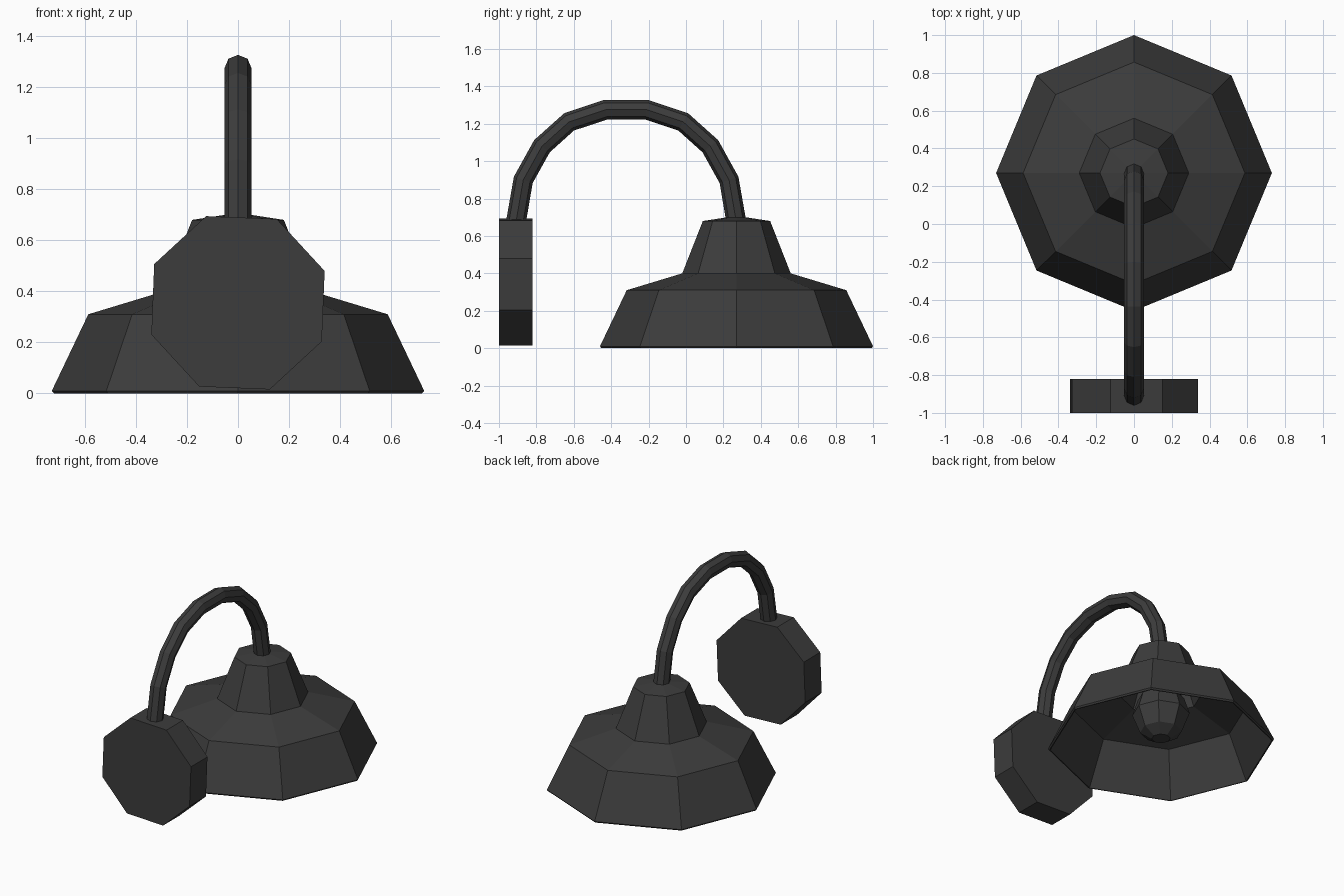
import bpy, bmesh, math
from mathutils import Vector

if "Cube" in bpy.data.objects:
    bpy.data.objects.remove(bpy.data.objects["Cube"])

SIDES = 8
CY = 0.27  # shade axis position along y

dark = bpy.data.materials.new("dark_metal")
dark.diffuse_color = (0.045, 0.045, 0.045, 1)
dark.use_nodes = True
dark.node_tree.nodes["Principled BSDF"].inputs["Base Color"].default_value = dark.diffuse_color


def make_object(name, bm):
    bmesh.ops.remove_doubles(bm, verts=bm.verts, dist=1e-5)
    bmesh.ops.recalc_face_normals(bm, faces=bm.faces)
    mesh = bpy.data.meshes.new(name)
    bm.to_mesh(mesh)
    bm.free()
    mesh.materials.append(dark)
    obj = bpy.data.objects.new(name, mesh)
    bpy.context.collection.objects.link(obj)
    return obj


def loft(name, rings):
    """Skin consecutive rings of points and cap both ends."""
    bm = bmesh.new()
    loops = [[bm.verts.new(p) for p in ring] for ring in rings]
    for a, b in zip(loops, loops[1:]):
        for i in range(SIDES):
            j = (i + 1) % SIDES
            bm.faces.new((a[i], a[j], b[j], b[i]))
    bm.faces.new(loops[0])
    bm.faces.new(loops[-1])
    return make_object(name, bm)


def ring(centre, u, v, r, turn=0.0):
    angles = [turn + math.tau * i / SIDES for i in range(SIDES)]
    return [centre + r * (math.cos(a) * u + math.sin(a) * v) for a in angles]


X, Y, Z = Vector((1, 0, 0)), Vector((0, 1, 0)), Vector((0, 0, 1))


def turned(name, profile):
    return loft(name, [ring(Vector((0, CY, z)), X, Y, r) for r, z in profile])


# Shade: thin hollow shell, inside first, round the rim, then outside
turned("shade", [
    (0.165, 0.665), (0.275, 0.39), (0.575, 0.30), (0.715, 0.0),
    (0.722, 0.0), (0.73, 0.01), (0.587, 0.31), (0.29, 0.40),
    (0.18, 0.68), (0.05, 0.70)])

# Bulb hanging inside the shade
turned("bulb", [
    (0.06, 0.05), (0.135, 0.10), (0.185, 0.23),
    (0.15, 0.34), (0.09, 0.42), (0.08, 0.66)])

# Wall plate: slightly rotated octagonal disc
loft("wall_plate", [
    ring(Vector((0, y, 0.355)), X, Z, 0.362, math.radians(20.2))
    for y in (-1.0, -0.82)])

# Gooseneck arm: half the arch, mirrored about its middle
MID = -0.32
half = [(0.59, 0.67), (0.55, 0.90), (0.45, 1.08), (0.305, 1.21), (0.11, 1.275)]
path = [Vector((0, MID + d, z)) for d, z in half]
path += [Vector((0, MID - d, z)) for d, z in reversed(half)]
rings = []
for i, p in enumerate(path):
    t = (path[min(i + 1, len(path) - 1)] - path[max(i - 1, 0)]).normalized()
    rings.append(ring(p, X, t.cross(X), 0.053))
loft("gooseneck_arm", rings)
